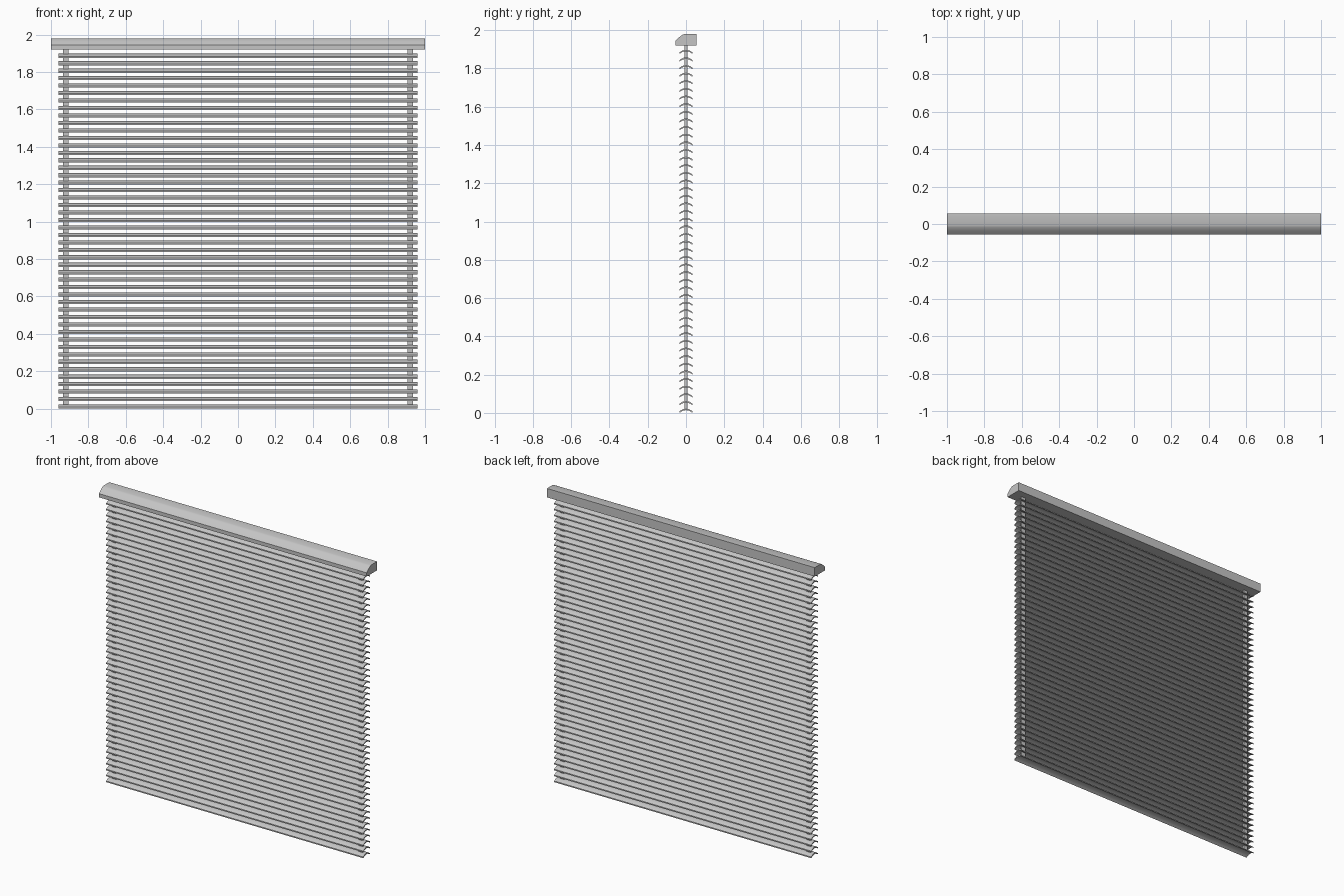
import bpy, bmesh, math

if "Cube" in bpy.data.objects:
    bpy.data.objects.remove(bpy.data.objects["Cube"])

SLATS, PITCH = 48, 0.0399
RAIL_BOTTOM, RAIL_TOP = 1.92, 1.98

grey = bpy.data.materials.new("light_grey")
grey.diffuse_color = (0.56, 0.56, 0.56, 1)
grey.use_nodes = True
grey.node_tree.nodes["Principled BSDF"].inputs["Base Color"].default_value = grey.diffuse_color


def extrude_x(name, sections, half):
    """Extrude cross-section faces, given as (y, z) loops, along x."""
    bm = bmesh.new()
    caps = [bm.faces.new([bm.verts.new((-half, y, z)) for y, z in s]) for s in sections]
    bmesh.ops.remove_doubles(bm, verts=bm.verts[:], dist=1e-5)
    ret = bmesh.ops.extrude_face_region(bm, geom=bm.faces[:], use_keep_orig=True)
    moved = [v for v in ret["geom"] if isinstance(v, bmesh.types.BMVert)]
    bmesh.ops.translate(bm, verts=moved, vec=(2 * half, 0, 0))
    bmesh.ops.recalc_face_normals(bm, faces=bm.faces[:])
    mesh = bpy.data.meshes.new(name)
    bm.to_mesh(mesh)
    bm.free()
    mesh.materials.append(grey)
    obj = bpy.data.objects.new(name, mesh)
    bpy.context.collection.objects.link(obj)
    bpy.ops.object.select_all(action='DESELECT')
    obj.select_set(True)
    bpy.context.view_layer.objects.active = obj
    bpy.ops.object.shade_smooth_by_angle(angle=math.radians(35))
    return obj


# Head rail with a sloped, softly rounded front
rail = [(0.055, RAIL_BOTTOM), (0.055, RAIL_TOP), (-0.008, RAIL_TOP), (-0.018, 1.976),
        (-0.036, 1.963), (-0.055, 1.945), (-0.055, RAIL_BOTTOM)]
extrude_x("head_rail", [rail], 1.0)

# Arched slats, repeated from the bottom up
STEPS, HALF_DEPTH, RISE, THICK = 6, 0.035, 0.014, 0.008
arch = []
for i in range(STEPS + 1):
    t = 2 * i / STEPS - 1
    arch.append((t * HALF_DEPTH, RISE * (1 - t * t)))
quads = [[(y0, z0), (y1, z1), (y1, z1 + THICK), (y0, z0 + THICK)]
         for (y0, z0), (y1, z1) in zip(arch, arch[1:])]
slat = extrude_x("slats", quads, 0.96)
array = slat.modifiers.new("stack", 'ARRAY')
array.count = SLATS
array.use_relative_offset = False
array.use_constant_offset = True
array.constant_offset_displace = (0, 0, PITCH)

# Ladder tapes near both ends
tape = [(-0.007, 0.016), (0.007, 0.016), (0.007, RAIL_BOTTOM), (-0.007, RAIL_BOTTOM)]
for side, x in (("left", -0.92), ("right", 0.92)):
    extrude_x(side + "_ladder_tape", [tape], 0.015).location.x = x
